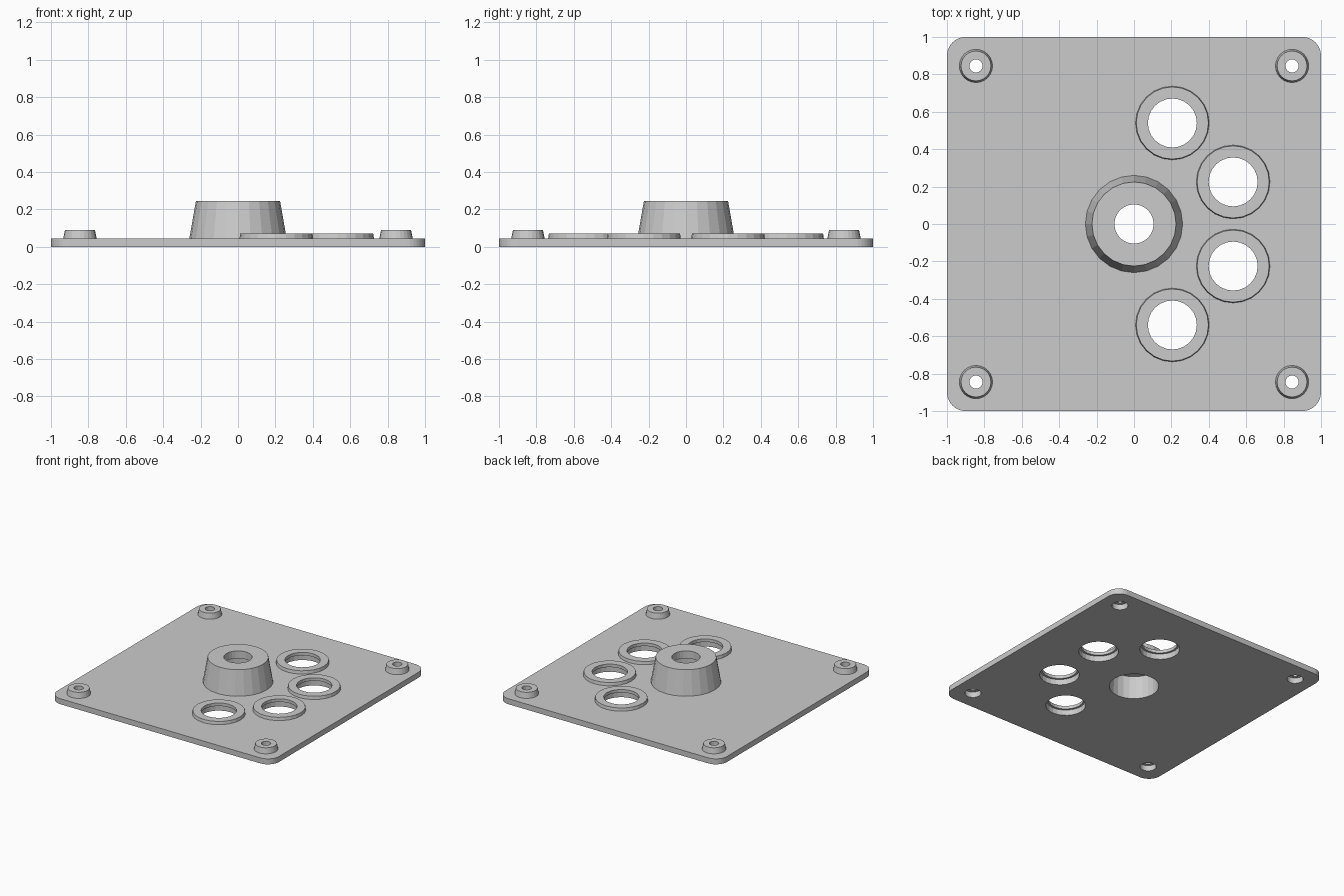
import bpy, bmesh
from math import sin, cos, pi
from mathutils import Vector, Matrix

default = bpy.data.objects.get("Cube")
if default:
    bpy.data.objects.remove(default, do_unlink=True)

grey = bpy.data.materials.new("plain grey")
grey.use_nodes = True
COLOUR = (0.6, 0.6, 0.6, 1)
grey.diffuse_color = COLOUR
grey.node_tree.nodes["Principled BSDF"].inputs["Base Color"].default_value = COLOUR

SIDES = 24
PLATE = 0.045
CORNER = 0.1
BOSS = 0.845
ring_spots = [(x, s * y) for x, y in ((0.205, 0.54), (0.53, 0.225)) for s in (1, -1)]
boss_spots = [(sx * BOSS, sy * BOSS) for sx in (1, -1) for sy in (1, -1)]


def circle(x, y, r):
    return [(x + r * cos(2 * pi * i / SIDES), y + r * sin(2 * pi * i / SIDES))
            for i in range(SIDES)]


def lathe(name, profile, x=0, y=0):
    """Revolve a closed (radius, height) profile around a vertical axis."""
    bm = bmesh.new()
    verts = [bm.verts.new((r, 0, z)) for r, z in profile]
    edges = [bm.edges.new((verts[i - 1], verts[i])) for i in range(len(verts))]
    bmesh.ops.spin(bm, geom=verts + edges, cent=(0, 0, 0), axis=(0, 0, 1),
                   angle=2 * pi, steps=SIDES, use_merge=True)
    bmesh.ops.remove_doubles(bm, verts=bm.verts, dist=0.0001)
    bmesh.ops.recalc_face_normals(bm, faces=bm.faces)
    mesh = bpy.data.meshes.new(name)
    bm.to_mesh(mesh)
    bm.free()
    mesh.materials.append(grey)
    obj = bpy.data.objects.new(name, mesh)
    obj.location = (x, y, 0)
    bpy.context.collection.objects.link(obj)
    return obj


# Base plate: rounded square outline with round holes, extruded
outline = []
for k, (sx, sy) in enumerate(((1, 1), (-1, 1), (-1, -1), (1, -1))):
    for i in range(9):
        a = (k + i / 8) * pi / 2
        outline.append((sx * (1 - CORNER) + CORNER * cos(a),
                        sy * (1 - CORNER) + CORNER * sin(a)))
loops = [outline, circle(0, 0, 0.183)]
loops += [circle(x, y, 0.147) for x, y in ring_spots]
loops += [circle(x, y, 0.06) for x, y in boss_spots]

curve = bpy.data.curves.new("base_plate", "CURVE")
curve.dimensions = "2D"
curve.fill_mode = "BOTH"
curve.extrude = PLATE / 2
for loop in loops:
    spline = curve.splines.new("POLY")
    spline.points.add(len(loop) - 1)
    for point, (x, y) in zip(spline.points, loop):
        point.co = (x, y, 0, 1)
    spline.use_cyclic_u = True
curve.materials.append(grey)
plate = bpy.data.objects.new("base_plate", curve)
plate.location.z = PLATE / 2
bpy.context.collection.objects.link(plate)
bpy.ops.object.select_all(action="DESELECT")
plate.select_set(True)
bpy.context.view_layer.objects.active = plate
bpy.ops.object.convert(target="MESH")
plate = bpy.context.view_layer.objects.active
bm = bmesh.new()
bm.from_mesh(plate.data)
bmesh.ops.remove_doubles(bm, verts=bm.verts, dist=0.0001)
bmesh.ops.recalc_face_normals(bm, faces=bm.faces)
for face in bm.faces:
    face.smooth = False
bm.to_mesh(plate.data)
bm.free()

# Hollow tapered hub with a smaller opening in its top
lathe("centre_hub", [(0.26, PLATE), (0.225, 0.245), (0.105, 0.245),
                     (0.105, 0.185), (0.18, 0.185), (0.183, PLATE)])

# Low rings around the four large holes
for n, (x, y) in enumerate(ring_spots, 1):
    lathe(f"hole_ring_{n}", [(0.197, PLATE), (0.193, 0.07),
                             (0.131, 0.07), (0.131, PLATE)], x, y)

# Small tapered mounting bosses at the corners
for n, (x, y) in enumerate(boss_spots, 1):
    lathe(f"corner_boss_{n}", [(0.089, PLATE), (0.08, 0.09),
                               (0.035, 0.09), (0.035, PLATE)], x, y)
